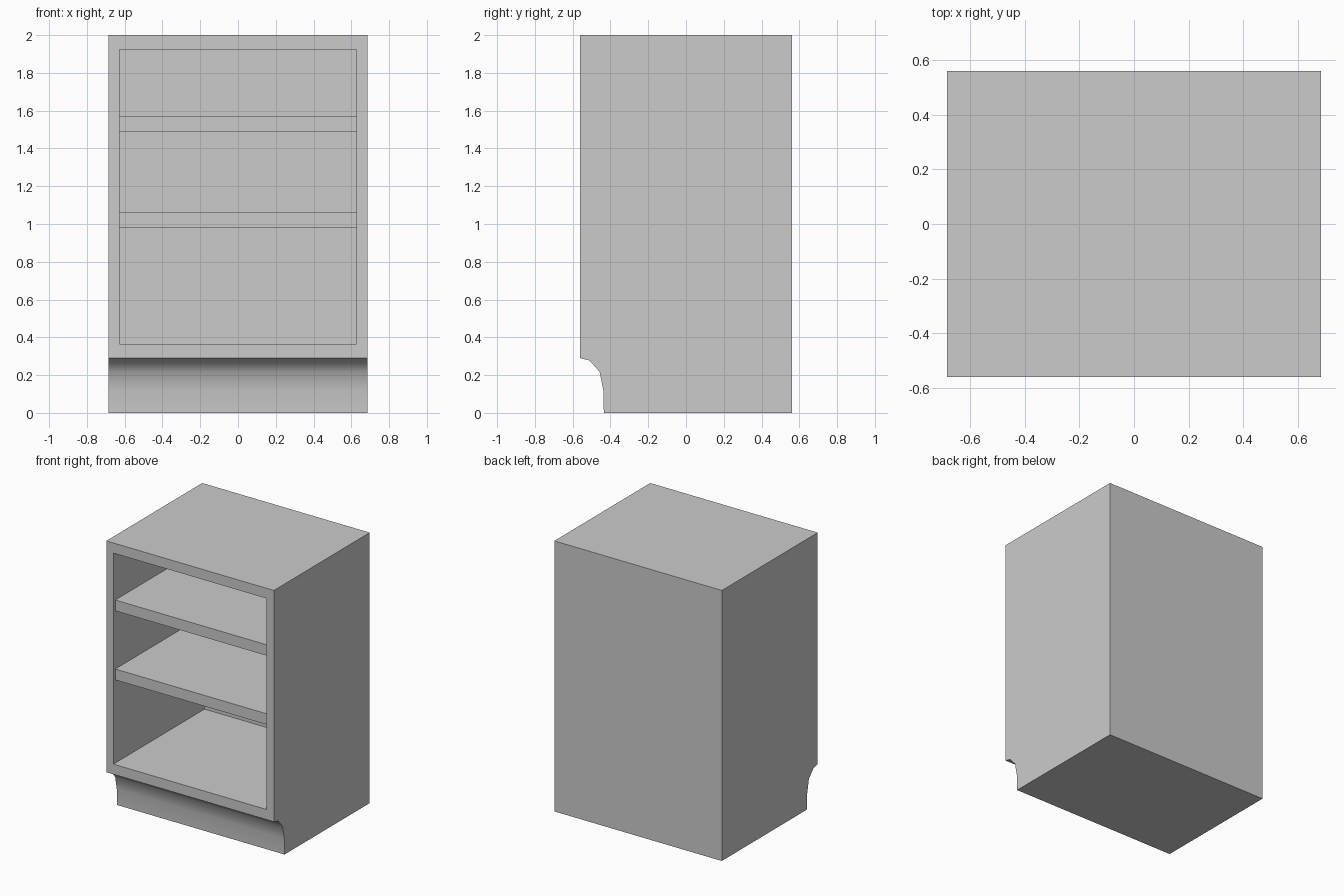
import bpy
import bmesh
import math

if "Cube" in bpy.data.objects:
    bpy.data.objects.remove(bpy.data.objects["Cube"])

W, D, H = 0.685, 0.56, 2.0                   # half width, half depth, height
IN_W, IN_BOTTOM, IN_TOP = 0.627, 0.365, 1.925  # opening
BACK = 0.505                                 # inner face of the back panel


def finish(bm, name):
    bmesh.ops.recalc_face_normals(bm, faces=bm.faces)
    mesh = bpy.data.meshes.new(name)
    bm.to_mesh(mesh)
    bm.free()
    obj = bpy.data.objects.new(name, mesh)
    bpy.context.collection.objects.link(obj)
    return obj


# Cabinet body: side profile with a curved toe recess, extruded across the width
profile = [(-D, H), (-D, 0.29), (-0.51, 0.277), (-0.457, 0.217),
           (-0.438, 0.12), (-0.435, 0), (D, 0), (D, H)]
bm = bmesh.new()
side = bm.faces.new([bm.verts.new((-W, y, z)) for y, z in profile])
ext = bmesh.ops.extrude_face_region(bm, geom=[side], use_keep_orig=True)
new_verts = [g for g in ext["geom"] if isinstance(g, bmesh.types.BMVert)]
bmesh.ops.translate(bm, verts=new_verts, vec=(2 * W, 0, 0))
bmesh.ops.recalc_face_normals(bm, faces=bm.faces)

# Open compartment: inset the front face and push it back
front = min(bm.faces, key=lambda f: f.calc_center_median().y)
bmesh.ops.inset_region(bm, faces=[front], thickness=W - IN_W, use_even_offset=True)
for v in front.verts:
    v.co.z = IN_TOP if v.co.z > 1 else IN_BOTTOM
inner = bmesh.ops.extrude_discrete_faces(bm, faces=[front])["faces"][0]
for v in inner.verts:
    v.co.y = BACK
body = finish(bm, "cabinet_body")
body.data.shade_smooth()
body.data.set_sharp_from_angle(angle=math.radians(40))

# Shelves, set slightly behind the front frame
for name, z0, z1 in (("lower_shelf", 0.98, 1.06), ("upper_shelf", 1.49, 1.57)):
    bm = bmesh.new()
    bmesh.ops.create_cube(bm, size=1)
    y0 = -D + 0.022
    bmesh.ops.scale(bm, vec=(2 * IN_W, BACK - y0, z1 - z0), verts=bm.verts)
    bmesh.ops.translate(bm, vec=(0, (BACK + y0) / 2, (z0 + z1) / 2), verts=bm.verts)
    finish(bm, name)
